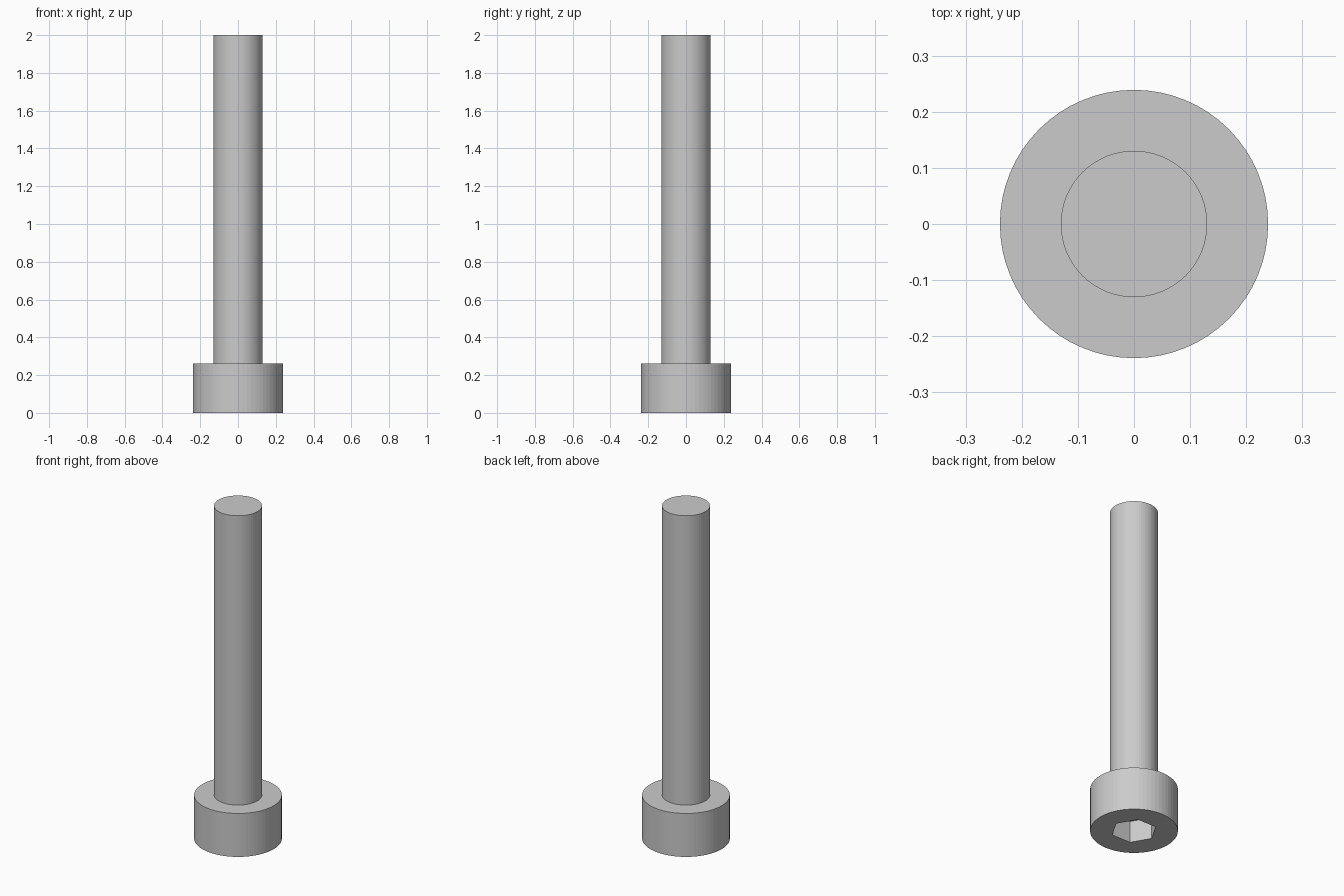
import bpy, bmesh
from math import cos, sin, tau

if "Cube" in bpy.data.objects:
    bpy.data.objects.remove(bpy.data.objects["Cube"])

SIDES = 64
HEAD_R, HEAD_H = 0.239, 0.261
SHANK_R, TOP = 0.1305, 2.0
SOCKET_R, SOCKET_D = 0.1255, 0.131


def stacked_solid(name, sides, profile):
    """Closed solid from (radius, z) rings listed bottom to top."""
    bm = bmesh.new()
    rings = [[bm.verts.new((r * cos(tau * i / sides), r * sin(tau * i / sides), z))
              for i in range(sides)] for r, z in profile]
    for a, b in zip(rings, rings[1:]):
        for i in range(sides):
            j = (i + 1) % sides
            bm.faces.new((a[i], a[j], b[j], b[i]))
    bm.faces.new(rings[0][::-1])
    bm.faces.new(rings[-1])
    bmesh.ops.recalc_face_normals(bm, faces=bm.faces)
    mesh = bpy.data.meshes.new(name)
    bm.to_mesh(mesh)
    bm.free()
    obj = bpy.data.objects.new(name, mesh)
    bpy.context.collection.objects.link(obj)
    return obj


# Head and shank as one solid
screw = stacked_solid("cap_screw", SIDES, [
    (HEAD_R, 0), (HEAD_R, HEAD_H), (SHANK_R, HEAD_H), (SHANK_R, TOP)])

# Hex socket cut into the underside of the head
cutter = stacked_solid("hex_socket_cutter", 6, [
    (SOCKET_R, -0.1), (SOCKET_R, SOCKET_D)])
cut = screw.modifiers.new("hex_socket", 'BOOLEAN')
cut.operation = 'DIFFERENCE'
cut.solver = 'EXACT'
cut.object = cutter

# Apply the cut and drop the helper
bpy.context.view_layer.objects.active = screw
screw.select_set(True)
bpy.ops.object.modifier_apply(modifier=cut.name)
bpy.data.objects.remove(cutter)
